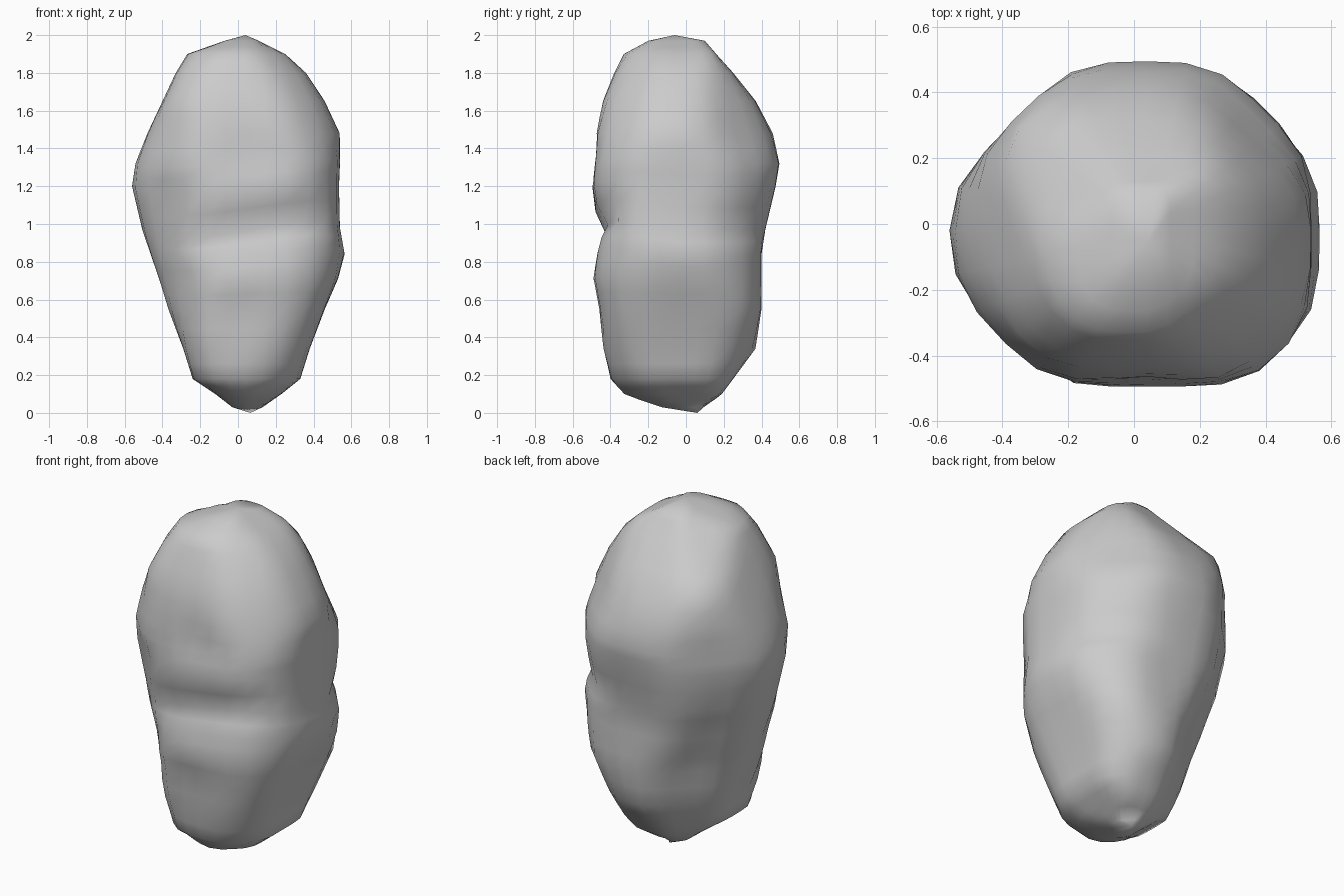
import bpy, bmesh, math
from mathutils import Vector

SIDES = 28
AXIS = Vector((0.04, -0.02, 0))
# cross-sections: z, then reach towards right, back right, back, back left,
# left, front left, front, front right
SECTIONS = [
    (0.03, .13, .10, .10, .05, .03, .08, .15, .12),
    (0.10, .23, .28, .19, .13, .12, .25, .33, .30),
    (0.18, .33, .34, .25, .18, .24, .37, .40, .40),
    (0.34, .38, .42, .37, .25, .29, .41, .44, .47),
    (0.55, .46, .51, .40, .30, .37, .42, .46, .55),
    (0.71, .53, .52, .40, .36, .42, .44, .49, .59),
    (0.84, .565, .52, .40, .40, .465, .465, .47, .59),
    (0.97, .54, .51, .42, .445, .51, .48, .47, .59),
    (1.20, .535, .53, .475, .48, .565, .525, .495, .595),
    (1.32, .54, .525, .495, .48, .545, .535, .485, .595),
    (1.48, .54, .46, .46, .485, .48, .51, .48, .55),
    (1.65, .46, .40, .37, .46, .40, .49, .44, .48),
    (1.80, .36, .33, .25, .28, .33, .41, .38, .385),
    (1.90, .25, .26, .16, .17, .27, .33, .33, .30),
    (1.97, .11, .14, .10, .09, .07, .18, .20, .19)]

# local dents and bumps along a line: start, end, radius, push outwards
FEATURES = [
    ((-0.17, -0.42, 0.93), (0.38, -0.45, 1.02), 0.07, -0.065),  # front groove
    ((0.50, 0.18, 1.0), (0.28, 0.40, 1.02), 0.07, -0.03),   # back right crease
    ((-0.40, 0.22, 1.0), (-0.28, 0.25, 0.65), 0.13, -0.02),  # back left hollow
    ((-0.20, -0.42, 0.62), (-0.20, -0.42, 0.45), 0.09, 0.025),  # low front bump
    ((-0.03, -0.46, 0.55), (-0.03, -0.44, 0.35), 0.08, -0.02),
    ((-0.36, -0.36, 1.13), (-0.30, -0.40, 1.16), 0.09, -0.03),
    ((0.0, -0.48, 1.45), (0.10, -0.48, 1.38), 0.10, -0.02)]


def surface_point(section, t):
    z, reach = section[0], section[1:]
    out = Vector((math.cos(t), math.sin(t), 0))
    # softly intersect the eight facing planes
    total = 0
    for k, h in enumerate(reach):
        a = k * math.pi / 4
        h -= AXIS.x * math.cos(a) + AXIS.y * math.sin(a)
        total += (max(0, math.cos(t - a)) / max(h, 0.02)) ** 14
    p = AXIS + out * total ** (-1 / 14) + Vector((0, 0, z))
    # slant the front groove
    p.z += 0.16 * (p.x - 0.08) * max(0, -out.y) * math.exp(-((z - 1) / 0.3) ** 2)
    q = p.copy()
    for start, end, radius, push in FEATURES:
        a, b = Vector(start), Vector(end)
        f = min(1, max(0, (p - a).dot(b - a) / (b - a).length_squared))
        d = (p - a.lerp(b, f)).length / radius
        q += out * push * math.exp(-d * d)
    return q


# add a ring halfway between neighbouring sections
levels = [SECTIONS[0]]
for lo, hi in zip(SECTIONS, SECTIONS[1:]):
    levels += [tuple((u + v) / 2 for u, v in zip(lo, hi)), hi]

bm = bmesh.new()
rings = [[bm.verts.new(surface_point(sec, 2 * math.pi * i / SIDES))
          for i in range(SIDES)] for sec in levels]
bottom = bm.verts.new((0.065, 0.06, 0.0))
top = bm.verts.new((0.04, -0.06, 2.0))
for i in range(SIDES):
    j = (i + 1) % SIDES
    bm.faces.new((bottom, rings[0][j], rings[0][i]))
    bm.faces.new((top, rings[-1][i], rings[-1][j]))
    for a, b in zip(rings, rings[1:]):
        bm.faces.new((a[i], a[j], b[j], b[i]))
for f in bm.faces:
    f.smooth = True
bmesh.ops.recalc_face_normals(bm, faces=bm.faces)

# boulder
mesh = bpy.data.meshes.new("boulder")
bm.to_mesh(mesh)
bm.free()
boulder = bpy.data.objects.new("boulder", mesh)
bpy.context.collection.objects.link(boulder)
